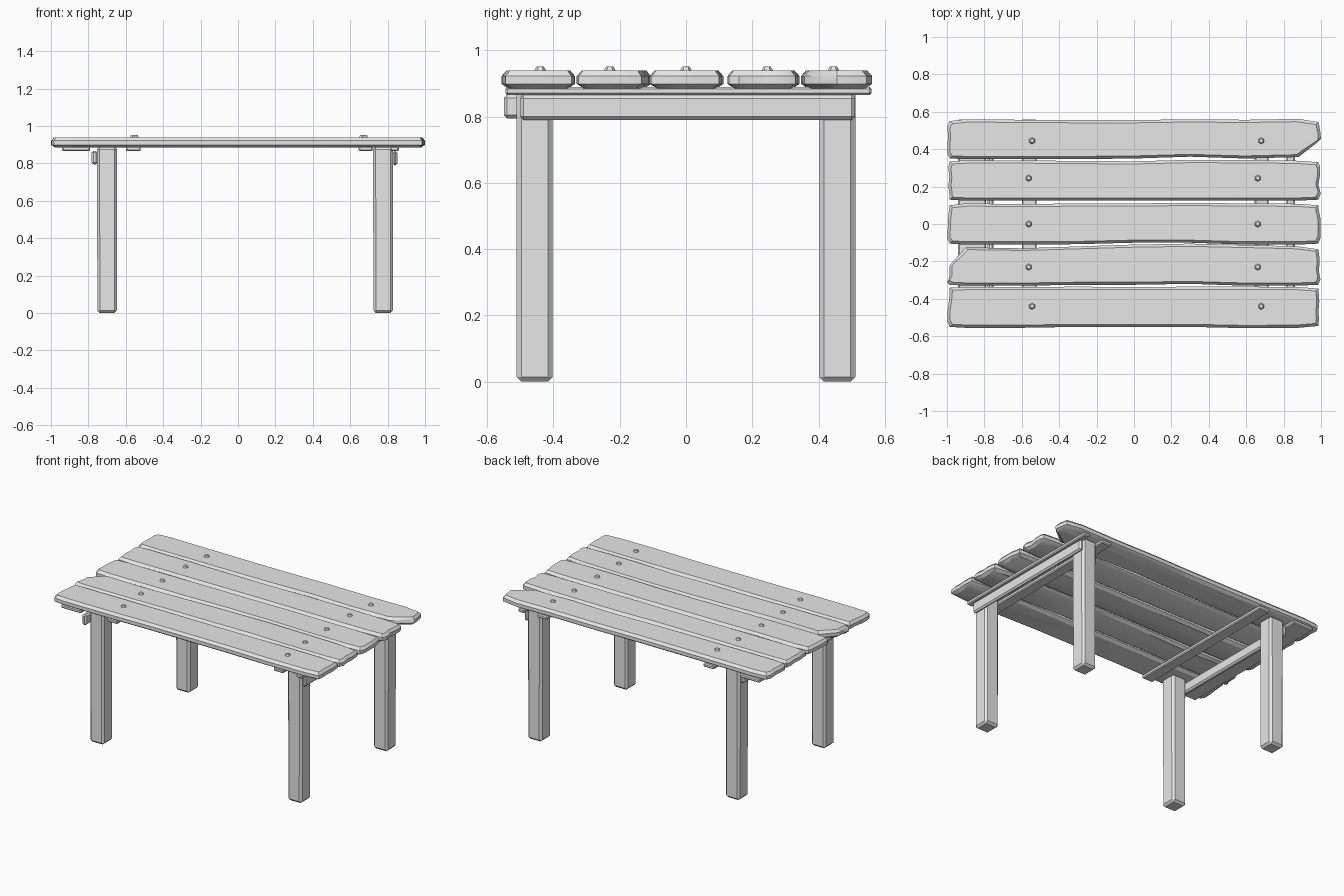
import bpy
import bmesh
import random
from mathutils import Matrix, Vector

random.seed(4)

cube = bpy.data.objects.get("Cube")
if cube:
    bpy.data.objects.remove(cube, do_unlink=True)

# One plain grey for the whole table
grey = bpy.data.materials.new("plain_grey")
grey.use_nodes = True
colour = (0.8, 0.8, 0.8, 1.0)
grey.diffuse_color = colour
for node in grey.node_tree.nodes:
    if node.type == 'BSDF_PRINCIPLED':
        node.inputs["Base Color"].default_value = colour

parts = []


def finish(bm, name):
    """Turn a bmesh into a named object with the shared material."""
    bmesh.ops.recalc_face_normals(bm, faces=bm.faces[:])
    mesh = bpy.data.meshes.new(name)
    bm.to_mesh(mesh)
    bm.free()
    mesh.materials.append(grey)
    obj = bpy.data.objects.new(name, mesh)
    bpy.context.collection.objects.link(obj)
    parts.append(obj)
    return obj


def timber(name, low, high, bevel):
    """Box between two corners with worn, chamfered edges."""
    low, high = Vector(low), Vector(high)
    size = high - low
    bm = bmesh.new()
    bmesh.ops.create_cube(bm, size=1.0)
    bmesh.ops.scale(bm, vec=size, verts=bm.verts[:])
    bmesh.ops.translate(bm, vec=(low + high) / 2, verts=bm.verts[:])
    bmesh.ops.bevel(bm, geom=bm.edges[:], offset=bevel, segments=1,
                    affect='EDGES', clamp_overlap=True)
    return finish(bm, name)


# Plank outlines: y of the front and back edge at each station along x
STATIONS = (-0.985, -0.9, -0.6, -0.3, 0.0, 0.3, 0.6, 0.88, 0.985)
PLANKS = {
    "plank_front": ((-.55, -.555, -.555, -.55, -.55, -.55, -.557, -.555, -.545),
                    (-.34, -.337, -.337, -.335, -.337, -.335, -.335, -.337, -.345)),
    "plank_front_middle": ((-.325, -.33, -.33, -.325, -.325, -.32, -.33, -.33, -.325),
                           (-.22, -.125, -.13, -.12, -.11, -.105, -.112, -.12, -.135)),
    "plank_middle": ((-.105, -.11, -.11, -.108, -.1, -.1, -.11, -.11, -.105),
                     (.1, .11, .106, .11, .11, .113, .11, .108, .1)),
    "plank_back_middle": ((.13, .125, .125, .125, .126, .125, .125, .125, .13),
                          (.335, .34, .34, .337, .335, .343, .342, .338, .33)),
    "plank_back": ((.35, .347, .347, .347, .35, .36, .35, .358, .44),
                   (.55, .56, .557, .555, .555, .56, .557, .562, .545)),
}
# Height and edge inset of each ring of a plank
RINGS = ((0.885, 0.02), (0.899, 0.0), (0.922, 0.0), (0.939, 0.014))


def ragged_end(x, start, stop):
    """Uneven points along the sawn end of a plank."""
    return [(x * random.uniform(0.985, 1.0), start + (stop - start) * t)
            for t in (0.15, 0.4, 0.65, 0.88)]


def plank(name, front, back):
    outline = list(zip(STATIONS, front))
    outline += ragged_end(1.0, front[-1], back[-1])
    outline += list(zip(STATIONS, back))[::-1]
    outline += ragged_end(-1.0, back[0], front[0])
    middle = (front[4] + back[4]) / 2
    half = (back[4] - front[4]) / 2
    bm = bmesh.new()
    loops = []
    for z, inset in RINGS:
        loops.append([bm.verts.new((x * (1 - inset),
                                    middle + (y - middle) * (1 - inset / half), z))
                      for x, y in outline])
    for lower, upper in zip(loops, loops[1:]):
        for i in range(len(outline)):
            j = (i + 1) % len(outline)
            bm.faces.new((lower[i], lower[j], upper[j], upper[i]))
    bm.faces.new(loops[0][::-1])
    bm.faces.new(loops[-1])
    finish(bm, name)


for name, (front, back) in PLANKS.items():
    plank(name, front, back)

# Legs, slightly narrower toward the foot
for side, x in (("right", -0.7), ("left", 0.776)):
    for end, y in (("front", -0.457), ("back", 0.457)):
        leg = timber(f"leg_{end}_{side}", (x - .054, y - .054, 0),
                     (x + .054, y + .054, 0.889), 0.014)
        for vert in leg.data.vertices:
            if vert.co.z < 0.1:
                vert.co.x = x + (vert.co.x - x) * 0.96

# Rails on the outer faces of the legs
timber("rail_right", (-0.783, -0.55, 0.795), (-0.75, 0.5, 0.867), 0.01)
timber("rail_left", (0.826, -0.5, 0.79), (0.852, 0.51, 0.865), 0.01)

# Battens across the underside of the planks
for name, start, stop in (("batten_outer_right", -0.94, -0.79),
                          ("batten_inner_right", -0.6, -0.52),
                          ("batten_inner_left", 0.645, 0.72),
                          ("batten_outer_left", 0.815, 0.86)):
    timber(name, (start, -0.545, 0.865), (stop, 0.56, 0.89), 0.006)

# Bolt heads, two on each plank
for i, y in enumerate((-0.44, -0.23, 0.0, 0.245, 0.445)):
    shift = 0.018 if i in (0, 4) else 0.0
    for side, x in (("right", -0.563), ("left", 0.662)):
        bm = bmesh.new()
        bmesh.ops.create_cone(bm, cap_ends=True, segments=6, radius1=0.021,
                              radius2=0.011, depth=0.018,
                              matrix=Matrix.Translation((x + shift, y, 0.942)))
        finish(bm, f"bolt_{side}_{i + 1}")

# Smooth shading that keeps the chamfers crisp
bpy.ops.object.select_all(action='DESELECT')
for obj in parts:
    obj.select_set(True)
bpy.context.view_layer.objects.active = parts[0]
bpy.ops.object.shade_smooth_by_angle(angle=0.6)
